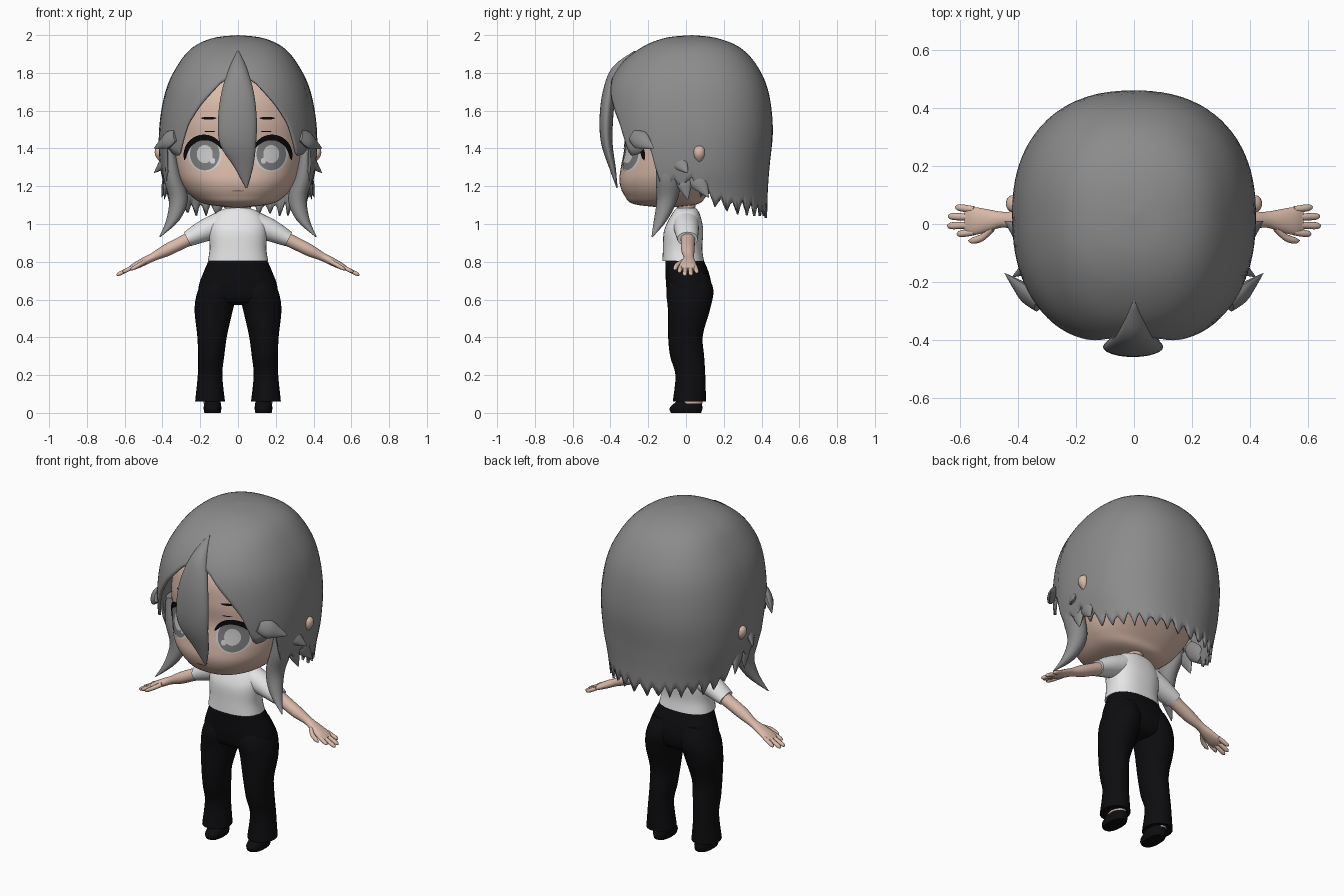
import bpy
import bmesh
import math
import random
from mathutils import Vector

random.seed(4)
default_cube = bpy.data.objects.get("Cube")
if default_cube:
    bpy.data.objects.remove(default_cube, do_unlink=True)

X, Y = Vector((1, 0, 0)), Vector((0, 1, 0))


def material(name, r, g, b):
    mat = bpy.data.materials.new(name)
    mat.use_nodes = True
    mat.diffuse_color = (r, g, b, 1)
    bsdf = mat.node_tree.nodes["Principled BSDF"]
    bsdf.inputs["Base Color"].default_value = (r, g, b, 1)
    bsdf.inputs["Roughness"].default_value = 0.8
    return mat


SKIN = material("skin", 0.70, 0.49, 0.40)
HAIR = material("grey hair", 0.26, 0.26, 0.26)
CLOTH = material("white cloth", 0.80, 0.80, 0.81)
BLACK = material("black fabric", 0.004, 0.004, 0.005)
LASH = material("lash black", 0.003, 0.003, 0.003)
EYE_WHITE = material("eye white", 0.62, 0.62, 0.62)
IRIS = material("iris grey", 0.20, 0.20, 0.20)
PUPIL = material("pale pupil", 0.58, 0.58, 0.58)
LIP = material("lip brown", 0.36, 0.19, 0.15)


def finish(name, bm, mat, mirror=False, closed=True):
    """Turn a bmesh into a smooth object, optionally mirrored across x."""
    bmesh.ops.remove_doubles(bm, verts=bm.verts, dist=0.00005)
    if closed:
        bmesh.ops.recalc_face_normals(bm, faces=bm.faces)
    mesh = bpy.data.meshes.new(name)
    bm.to_mesh(mesh)
    bm.free()
    mesh.shade_smooth()
    mesh.set_sharp_from_angle(angle=math.radians(50))
    mesh.materials.append(mat)
    obj = bpy.data.objects.new(name, mesh)
    bpy.context.collection.objects.link(obj)
    if mirror:
        mod = obj.modifiers.new("Mirror", "MIRROR")
        mod.use_mirror_merge = False
    return obj


def sample(rows, u):
    """Smooth interpolation through rows of numbers at position u."""
    last = len(rows) - 1
    i = min(int(u), last - 1)
    t = u - i
    p, a, b, q = rows[max(i - 1, 0)], rows[i], rows[i + 1], rows[min(i + 2, last)]
    return [((2 * k1) + (k2 - k0) * t + (2 * k0 - 5 * k1 + 4 * k2 - k3) * t * t
             + (3 * k1 - k0 - 3 * k2 + k3) * t ** 3) / 2
            for k0, k1, k2, k3 in zip(p, a, b, q)]


def find_u(rows, z):
    """Position at which the descending first column reaches z."""
    lo, hi = 0, len(rows) - 1
    for _ in range(30):
        mid = (lo + hi) / 2
        lo, hi = (mid, hi) if sample(rows, mid)[0] > z else (lo, mid)
    return lo


def power(v, n):
    return math.copysign(abs(v) ** (2 / n), v)


def grid(bm, rings, wrap=True):
    """Bridge rings of points with quads."""
    rings = [[bm.verts.new(p) for p in ring] for ring in rings]
    count = len(rings[0])
    for up, down in zip(rings, rings[1:]):
        for j in range(count if wrap else count - 1):
            k = (j + 1) % count
            bm.faces.new((up[j], down[j], down[k], up[k]))
    return rings


def loft(name, mat, rows, u_axis=X, v_axis=Y, n=2, segs=24, steps=4, mirror=False):
    """Closed tube through rows of (x, y, z, u radius, v radius)."""
    rings = []
    for s in range((len(rows) - 1) * steps + 1):
        x, y, z, a, b = sample(rows, s / steps)
        angles = [math.tau * j / segs for j in range(segs)]
        rings.append([Vector((x, y, z)) + u_axis * a * power(math.cos(t), n)
                      + v_axis * b * power(math.sin(t), n) for t in angles])
    bm = bmesh.new()
    made = grid(bm, rings)
    bm.faces.new(made[0])
    bm.faces.new(made[-1])
    return finish(name, bm, mat, mirror)


def head_point(rows, u, angle, n=2.3):
    """Point on a head-like surface; rows are (z, centre y, half width, front y, back y)."""
    z, cy, rx, front, back = sample(rows, u)
    c = power(math.cos(angle), n)
    return Vector((rx * power(math.sin(angle), n),
                   cy - c * (cy - front if c > 0 else back - cy), z))


# Head
HEAD = [(1.90, 0, 0, 0, 0), (1.86, 0, .17, -.17, .17), (1.70, 0, .30, -.31, .30),
        (1.55, 0, .345, -.335, .34), (1.42, 0, .35, -.325, .32), (1.30, 0, .335, -.345, .25),
        (1.22, -.02, .305, -.352, .18), (1.15, -.04, .25, -.325, .11),
        (1.105, -.07, .17, -.275, .06), (1.085, -.1, 0, -.1, -.1)]
HEAD_STEPS, HEAD_SEGS = 54, 72
bm = bmesh.new()
grid(bm, [[head_point(HEAD, 9 * i / HEAD_STEPS, math.tau * j / HEAD_SEGS)
           for j in range(HEAD_SEGS)] for i in range(HEAD_STEPS + 1)])
finish("head", bm, SKIN)
loft("neck", SKIN, [(0, 0, 1.15, .06, .06), (0, 0, 1.08, .05, .048), (0, 0, 1.02, .055, .05)])
loft("ear", SKIN, [(.40, .07, 1.42, .004, .004), (.415, .07, 1.40, .022, .026),
                   (.415, .07, 1.36, .022, .027), (.40, .07, 1.32, .004, .004)], mirror=True)


# Face details, as thin plates that follow the face
def face_patch(name, mat, cx, cz, rx, rz, lift, start=0, end=360, inner=0, mirror=True):
    def place(x, z):
        _, cy, width, front, _ = sample(HEAD, find_u(HEAD, z))
        depth = (1 - min(abs(x) / width, 1) ** 2.3) ** (1 / 2.3)
        return Vector((x, cy - (cy - front) * depth - lift, z))
    rings = []
    for i in range(5):
        ring = []
        for j in range(41):
            t = j / 40
            # Partial rings thin out towards both ends
            hole = inner + (1 - inner) * (1 - math.sin(math.pi * t) ** 0.4) if inner else 0
            r = 1 - (1 - hole) * (1 - i / 4)
            a = math.radians(start + (end - start) * t)
            ring.append(place(cx + rx * r * math.cos(a), cz + rz * r * math.sin(a)))
        rings.append(ring)
    bm = bmesh.new()
    grid(bm, rings, wrap=False)
    finish(name, bm, mat, mirror, closed=False)


face_patch("eye_white", EYE_WHITE, .175, 1.37, .09, .094, .003)
face_patch("iris", IRIS, .176, 1.37, .078, .086, .005)
face_patch("pupil", PUPIL, .176, 1.37, .042, .048, .007)
face_patch("eye_glint", EYE_WHITE, .135, 1.335, .014, .016, .008)
face_patch("upper_lash", LASH, .18, 1.365, .108, .108, .008, -15, 165, .72)
face_patch("eyelid_crease", LASH, .15, 1.49, .03, .003, .004)
face_patch("eyebrow", LASH, .155, 1.56, .04, .007, .004)
face_patch("mouth", LIP, 0, 1.175, .032, .004, .004, mirror=False)

# Hair shell with a shaped lower edge
SHELL = [(2.0, .03, 0, .03, .03), (1.985, .03, .13, -.11, .16), (1.935, .03, .24, -.235, .285),
         (1.84, .03, .32, -.35, .375), (1.70, .03, .385, -.42, .437),
         (1.50, .03, .418, -.432, .46), (1.30, .03, .412, -.41, .442),
         (1.15, .03, .38, -.38, .432), (.98, .03, .355, -.36, .43)]
EDGE = [(0, 1.80), (12, 1.75), (27, 1.63), (37, 1.53), (42, 1.44), (46, 1.36), (54, 1.37),
        (63, 1.42), (66, 1.36), (69, 1.22), (90, 1.20), (99, 1.15), (112, 1.09), (180, 1.06)]


def edge_height(degrees):
    d = min(degrees, 360 - degrees)
    for (a, za), (b, zb) in zip(EDGE, EDGE[1:]):
        if d <= b:
            return za + (zb - za) * (d - a) / (b - a)
    return EDGE[-1][1]


COLUMNS, LEVELS = 144, 30
columns = []
for j in range(COLUMNS):
    degrees = 360 * j / COLUMNS
    low = edge_height(degrees)
    if 72 < degrees < 288:
        low += (.04, .01, -.025, .01)[j % 4] + random.uniform(-.012, .012)
    limit = find_u(SHELL, low)
    columns.append([head_point(SHELL, limit * i / LEVELS, math.radians(degrees))
                    for i in range(LEVELS + 1)])
bm = bmesh.new()
grid(bm, list(zip(*columns)))
shell = finish("hair_shell", bm, HAIR, closed=False)
thick = shell.modifiers.new("Thickness", "SOLIDIFY")
thick.thickness = .014
thick.offset = -1

# Loose hair locks
loft("centre_fringe", HAIR, [(0, -.27, 1.915, .004, .006), (0, -.355, 1.83, .045, .035),
     (-.002, -.405, 1.70, .085, .036), (-.003, -.422, 1.55, .103, .036),
     (0, -.418, 1.42, .095, .03), (.03, -.39, 1.30, .05, .018), (.045, -.365, 1.19, .003, .003)])
loft("long_side_lock", HAIR, [(.36, -.08, 1.40, .03, .07), (.345, -.09, 1.25, .05, .07),
     (.315, -.10, 1.13, .05, .055), (.345, -.135, 1.02, .035, .035),
     (.415, -.18, .93, .003, .003)], mirror=True)


def flick(name, base, tip, width, flat=.5):
    base, tip = Vector(base), Vector(tip)
    side = (tip - base).cross(X).normalized()
    depth = (tip - base).cross(side).normalized()
    rows = [(*base.lerp(tip, t), width * w, width * w * flat)
            for t, w in ((0, .7), (.35, 1), (.7, .55), (1, .03))]
    loft(name, HAIR, rows, side, depth, segs=12, mirror=True)


flick("temple_flick", (.33, -.28, 1.47), (.445, -.17, 1.40), .05)
flick("cheek_flick", (.36, -.06, 1.36), (.445, .01, 1.27), .045)
flick("nape_flick", (.36, .03, 1.28), (.405, .12, 1.14), .05)
flick("jaw_flick", (.37, -.02, 1.26), (.39, .01, 1.13), .04)

# Shirt
loft("shirt_body", CLOTH, [(0, 0, 1.085, .06, .05), (0, 0, 1.06, .115, .07),
     (0, -.008, 1.0, .15, .095), (0, -.014, .95, .155, .105),
     (0, -.018, .87, .15, .104), (0, -.015, .805, .16, .11)], n=2.4, segs=36)
ARM_UP = Vector((.447, 0, .894))
loft("sleeve", CLOTH, [(.09, 0, 1.0, .07, .066), (.18, .004, .963, .064, .058),
     (.268, .008, .92, .054, .041)], Y, ARM_UP, mirror=True)

# Arms and hands
loft("arm", SKIN, [(.2, .01, .95, .04, .038), (.3, .01, .90, .037, .034),
     (.38, .01, .86, .035, .032), (.45, .015, .825, .027, .022), (.50, .012, .80, .038, .021),
     (.55, .01, .775, .048, .017), (.58, .01, .76, .044, .009)], Y, ARM_UP, mirror=True)
for finger, y, reach in (("little", .05, .615), ("ring", .023, .64),
                         ("middle", -.003, .643), ("index", -.028, .61)):
    rows = [(x, y + (x - .55) * (y - .01) * 3, .92 - .5 * (x - .26), r, r * .9)
            for x, r in ((.55, .011), (reach - .025, .0125), (reach - .006, .009), (reach, .002))]
    loft(finger + "_finger", SKIN, rows, Y, ARM_UP, segs=10, mirror=True)
loft("thumb", SKIN, [(.485, -.01, .805, .017, .014), (.52, -.045, .785, .014, .012),
     (.555, -.057, .765, .011, .01), (.57, -.057, .757, .002, .002)],
     Y, ARM_UP, segs=10, mirror=True)

# Trousers
loft("trouser_hips", BLACK, [(0, -.012, .825, .147, .097), (0, .005, .75, .18, .113),
     (0, .015, .67, .208, .12), (0, .015, .60, .20, .105), (0, .015, .572, .12, .06)],
     n=2.3, segs=36)
loft("trouser_leg", BLACK, [(.10, .022, .74, .07, .09), (.108, .021, .65, .104, .124),
     (.128, .016, .55, .102, .112), (.137, -.003, .41, .079, .092), (.142, .006, .30, .069, .09),
     (.148, .023, .20, .065, .079), (.148, .018, .06, .079, .088)], mirror=True)

# Feet
loft("ankle", SKIN, [(.14, .03, .12, .05, .05), (.14, .025, .05, .042, .062)], mirror=True)
loft("shoe", BLACK, [(.135, 0, 0, .043, .08), (.135, 0, .025, .047, .087),
     (.135, .012, .055, .043, .07), (.135, .025, .09, .035, .05)], n=2.4, mirror=True)
